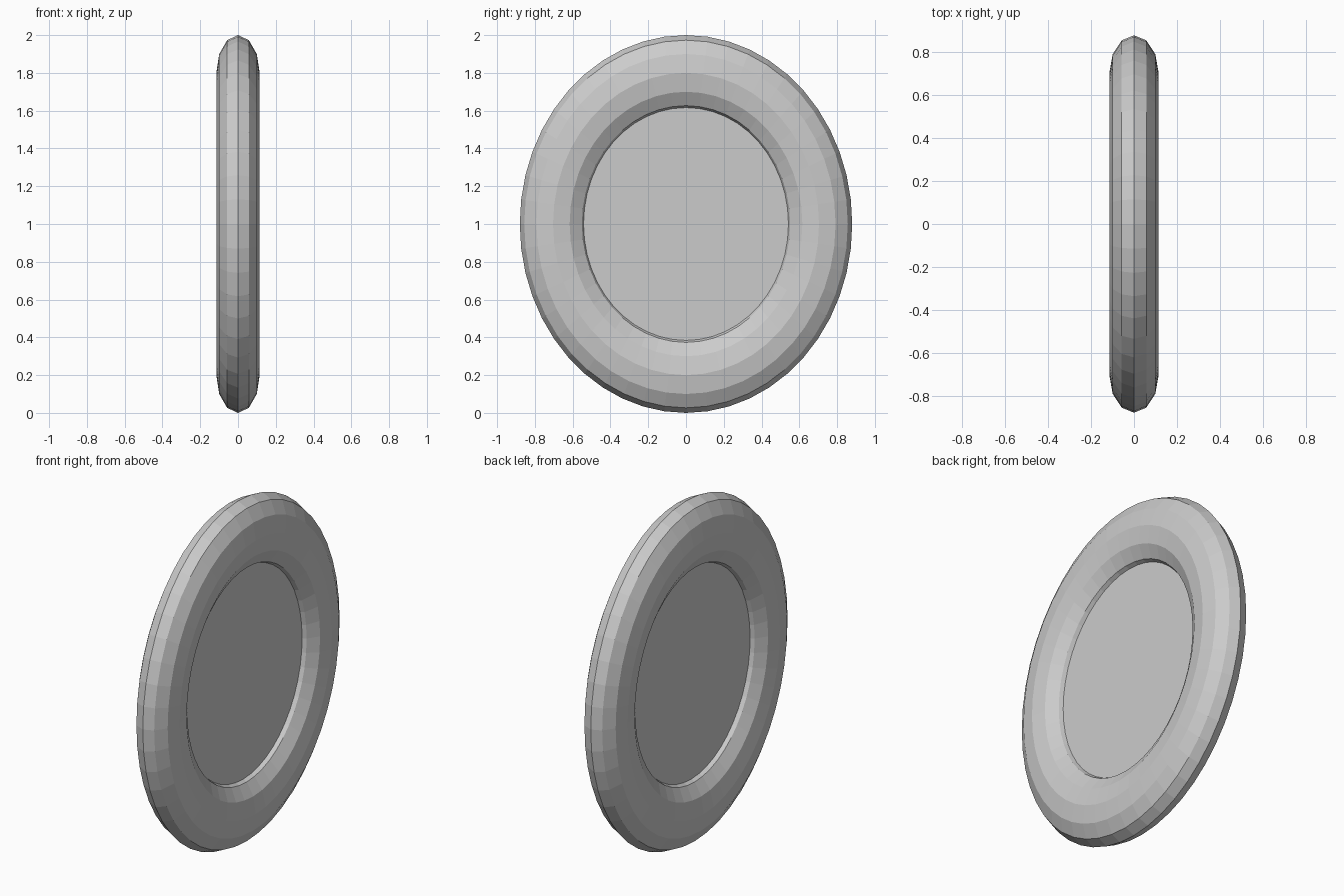
import bpy
from math import pi

if "Cube" in bpy.data.objects:
    bpy.data.objects.remove(bpy.data.objects["Cube"])

CENTRE = (0, 0, 1)
OVAL = 0.88          # width of the oval relative to its height

# Oval rounded frame: 48 x 12 faceted torus, flattened in depth
bpy.ops.mesh.primitive_torus_add(major_segments=48, minor_segments=12,
                                 major_radius=0.8, minor_radius=0.2,
                                 location=CENTRE, rotation=(0, pi / 2, 0))
frame = bpy.context.object
frame.name = "oval_frame"
frame.scale = (1, OVAL, 0.575)

# Thin oval panel filling the frame, its rim buried in the ring
bpy.ops.mesh.primitive_cylinder_add(vertices=48, radius=0.64, depth=0.07,
                                    location=CENTRE, rotation=(0, pi / 2, 0))
panel = bpy.context.object
panel.name = "mirror_panel"
panel.scale = (1, OVAL, 1)

# Bake transforms, keep flat faces
for ob in (frame, panel):
    bpy.ops.object.select_all(action='DESELECT')
    ob.select_set(True)
    bpy.context.view_layer.objects.active = ob
    bpy.ops.object.transform_apply(location=False, rotation=True, scale=True)
    bpy.ops.object.shade_flat()
